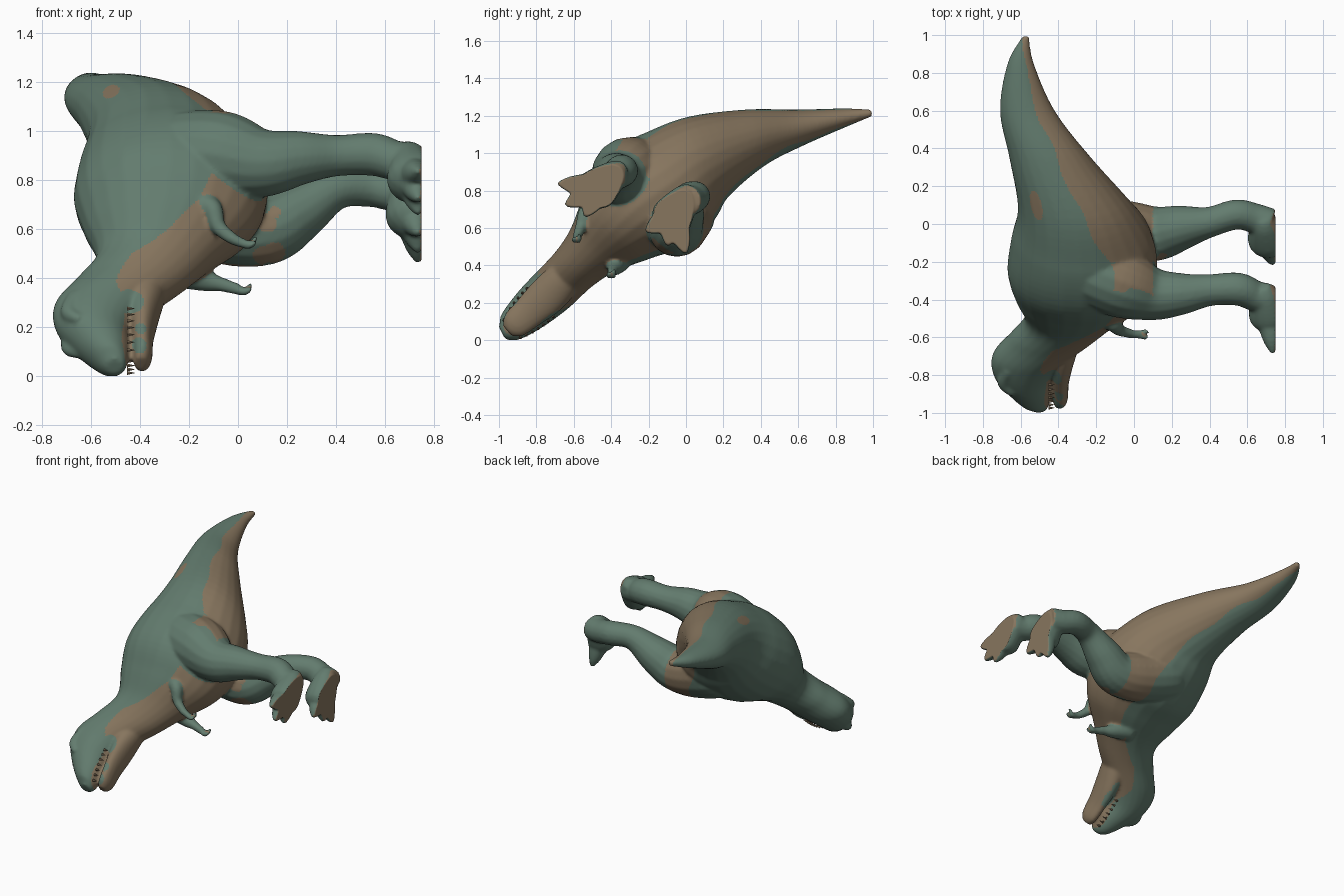
import bpy, bmesh, math
from mathutils import Vector

cube = bpy.data.objects.get("Cube")
if cube:
    bpy.data.objects.remove(cube)


def material(name, rgb):
    m = bpy.data.materials.new(name)
    m.use_nodes = True
    m.diffuse_color = (*rgb, 1)
    m.node_tree.nodes["Principled BSDF"].inputs["Base Color"].default_value = (*rgb, 1)
    m.roughness = 0.8
    return m


green = material("green hide", (0.125, 0.202, 0.158))
brown = material("brown belly", (0.243, 0.18, 0.113))


def smooth_path(rows, steps=6):
    """Catmull-Rom interpolation of rows of numbers."""
    rows = [Vector(r) for r in rows]
    ext = [rows[0]] + rows + [rows[-1]]
    out = []
    for i in range(len(rows) - 1):
        a, b, c, d = ext[i:i + 4]
        for k in range(steps):
            t = k / steps
            out.append(0.5 * (2 * b + (c - a) * t + (2 * a - 5 * b + 4 * c - d) * t ** 2
                              + (3 * b - a - 3 * c + d) * t ** 3))
    return out + [rows[-1]]


def loft(bm, frames, sides=24):
    """Closed tube through frames of (centre, half axis, half axis)."""
    rings = []
    for c, u, v in frames:
        angles = [2 * math.pi * k / sides for k in range(sides)]
        rings.append([bm.verts.new(c + u * math.cos(a) + v * math.sin(a)) for a in angles])
    for r, s in zip(rings, rings[1:]):
        for k in range(sides):
            j = (k + 1) % sides
            bm.faces.new((r[k], r[j], s[j], s[k]))
    bm.faces.new(rings[0][::-1])
    bm.faces.new(rings[-1])


def trunk(bm, rows):
    """Rows of y, z, back x, belly x, half width."""
    pts = smooth_path(rows)
    frames = []
    for i, p in enumerate(pts):
        d = pts[min(i + 1, len(pts) - 1)] - pts[max(i - 1, 0)]
        side = Vector((0, -d[1], d[0])).normalized()
        c = Vector(((p[2] + p[3]) / 2, p[0], p[1]))
        frames.append((c, Vector(((p[3] - p[2]) / 2, 0, 0)), side * p[4]))
    loft(bm, frames)


def limb(bm, rows):
    """Rows of x, y, z, radius; returns the sampled path."""
    pts = smooth_path(rows)
    u, frames = None, []
    for i, p in enumerate(pts):
        d = (pts[min(i + 1, len(pts) - 1)] - pts[max(i - 1, 0)]).to_3d().normalized()
        u = d.orthogonal() if u is None else u - d * u.dot(d)
        u.normalize()
        frames.append((p.to_3d(), u * p[3], d.cross(u) * p[3]))
    loft(bm, frames, 16)
    return pts


bm = bmesh.new()

# Tail, torso, neck and upper head
trunk(bm, [
    (0.995, 1.215, -0.59, -0.555, 0.018), (0.85, 1.19, -0.67, -0.53, 0.05),
    (0.6, 1.135, -0.71, -0.42, 0.1), (0.35, 1.075, -0.66, -0.23, 0.165),
    (0.09, 0.965, -0.615, -0.01, 0.25), (-0.08, 0.84, -0.65, 0.1, 0.31),
    (-0.25, 0.72, -0.67, 0.12, 0.31), (-0.38, 0.6, -0.63, 0.06, 0.24),
    (-0.5, 0.48, -0.58, -0.09, 0.165), (-0.6, 0.38, -0.66, -0.21, 0.135),
    (-0.7, 0.28, -0.75, -0.35, 0.13), (-0.8, 0.19, -0.74, -0.435, 0.12),
    (-0.89, 0.11, -0.66, -0.44, 0.1), (-0.95, 0.06, -0.59, -0.45, 0.075),
    (-0.985, 0.04, -0.54, -0.465, 0.035)])

# Lower jaw
trunk(bm, [(-0.6, 0.38, -0.42, -0.28, 0.07), (-0.67, 0.31, -0.46, -0.3, 0.1),
           (-0.75, 0.23, -0.45, -0.325, 0.105), (-0.84, 0.15, -0.437, -0.345, 0.09),
           (-0.92, 0.08, -0.428, -0.35, 0.075), (-0.955, 0.05, -0.423, -0.37, 0.04)])

# Brow ridges
for y, z in ((-0.83, 0.12), (-0.86, 0.26)):
    limb(bm, [(-0.66, y + 0.09, z + 0.07, 0.03), (-0.69, y + 0.02, z, 0.034),
              (-0.64, y - 0.04, z - 0.03, 0.02)])

# Legs
legs = [
    limb(bm, [(-0.42, -0.16, 0.9, 0.05), (-0.3, -0.22, 0.9, 0.16), (-0.08, -0.31, 0.9, 0.185),
              (0.1, -0.37, 0.87, 0.142), (0.25, -0.37, 0.89, 0.112), (0.4, -0.35, 0.9, 0.085),
              (0.55, -0.345, 0.905, 0.088), (0.64, -0.38, 0.88, 0.082),
              (0.72, -0.4, 0.87, 0.082)]),
    limb(bm, [(-0.42, 0.02, 0.72, 0.05), (-0.3, 0.0, 0.7, 0.16), (-0.05, -0.04, 0.62, 0.165),
              (0.12, -0.05, 0.6, 0.145), (0.25, -0.02, 0.67, 0.12), (0.4, 0.01, 0.76, 0.082),
              (0.54, 0.05, 0.77, 0.08), (0.64, 0.03, 0.75, 0.08), (0.72, 0.0, 0.745, 0.085)])]

# Broad feet: heel, ball and three spread toes
feet = [((0.695, -0.37, 0.9), (0.715, -0.46, 0.82),
         ((-0.685, 0.838), (-0.645, 0.72), (-0.54, 0.66))),
        ((0.69, 0.0, 0.775), (0.71, -0.065, 0.675),
         ((0.0, 0.463), (-0.1, 0.505), (-0.215, 0.58)))]
for heel, ball, tips in feet:
    heel, ball = Vector(heel), Vector(ball)
    on = (ball - heel).normalized()
    limb(bm, [(*(heel - on * 0.055), 0.03), (*heel, 0.07), (*ball, 0.11),
              (*(ball + on * 0.06), 0.1), (*(ball + on * 0.11), 0.05)])
    for y, z in tips:
        tip = Vector((0.735, y, z))
        limb(bm, [(*ball, 0.085), (*ball.lerp(tip, 0.6), 0.052),
                  (*ball.lerp(tip, 0.82), 0.034), (*tip, 0.011)])

# Arms, each with two fingers
arms = []
for rows in (
        [(-0.2, -0.46, 0.7, 0.06), (-0.11, -0.53, 0.69, 0.042), (-0.08, -0.56, 0.61, 0.032),
         (-0.02, -0.58, 0.56, 0.025), (0.02, -0.585, 0.545, 0.02)],
        [(-0.25, -0.36, 0.43, 0.07), (-0.13, -0.38, 0.39, 0.045), (-0.07, -0.39, 0.375, 0.03),
         (0.0, -0.4, 0.355, 0.024)]):
    arms.append(limb(bm, rows))
    x, y, z, r = rows[-1]
    for k in (-1, 1):
        arms.append(limb(bm, [(x - 0.01, y, z, 0.02), (x + 0.03, y + k * 0.012, z - 0.01, 0.016),
                              (x + 0.055, y + k * 0.016, z + 0.015 + k * 0.01, 0.01)]))

bmesh.ops.recalc_face_normals(bm, faces=bm.faces)
mesh = bpy.data.meshes.new("body")
bm.to_mesh(mesh)
bm.free()
body = bpy.data.objects.new("body", mesh)
bpy.context.collection.objects.link(body)

# Fuse the parts into one soft skin
fuse = body.modifiers.new("fuse", 'REMESH')
fuse.mode = 'VOXEL'
fuse.voxel_size = 0.009
relax = body.modifiers.new("relax", 'SMOOTH')
relax.factor = 0.5
relax.iterations = 10
bpy.context.view_layer.update()
skin = bpy.data.meshes.new_from_object(body.evaluated_get(bpy.context.evaluated_depsgraph_get()))
body.modifiers.clear()
body.data = skin
skin.materials.clear()
skin.materials.append(green)
skin.materials.append(brown)

# Flat soles and a level resting side
for v in skin.vertices:
    v.co.x = min(v.co.x, 0.748)
    v.co.z = max(v.co.z, 0.0)
skin.update()

# Belly boundary: distance along the spine and the x where brown begins
edge = [(-0.8, -0.46), (-0.6, -0.465), (-0.39, -0.49), (-0.24, -0.44), (-0.11, -0.27),
        (0.0, -0.14), (0.23, -0.09), (0.43, -0.11), (0.6, -0.19), (0.74, -0.27),
        (0.92, -0.36), (1.16, -0.49), (1.36, -0.57), (1.6, -0.585)]
brown_patches = [((0.12, 0.63), 0.045), ((0.15, 0.67), 0.035), ((0.15, 0.5), 0.045),
                 ((0.1, 0.49), 0.035), ((-0.52, 1.165), 0.025)]
green_patches = [((-0.44, 0.31), 0.045), ((-0.405, 0.13), 0.04), ((-0.395, 0.19), 0.03)]


def belly_start(p):
    t = 0.8 * p.y + 0.6 * p.z
    for (a, x), (b, w) in zip(edge, edge[1:]):
        if t < b:
            return x + (w - x) * (t - a) / (b - a)
    return edge[-1][1]


def near(paths, p):
    return any((p - q.to_3d()).length < q[3] * 1.06 for path in paths for q in path)


def in_patch(patches, p, slack):
    return any(math.hypot(p.x - x, p.z - z) < r + slack for (x, z), r in patches)


for f in skin.polygons:
    p, n = f.center, f.normal
    wave = 0.012 * math.sin(17 * p.y + 11 * p.z)
    is_brown = p.x > belly_start(p) + wave
    if p.x > 0.2:
        is_brown = p.x > 0.66 and n.x > 0.55
    elif is_brown and p.x > -0.22:
        thigh = (n.y < -0.2 or p.x > 0.1) and near(legs, p)
        is_brown = not (thigh or near(arms, p))
    if n.y < 0.1 and in_patch(brown_patches, p, wave):
        is_brown = True
    if p.y < -0.6 and n.x < 0.7 and in_patch(green_patches, p, wave):
        is_brown = False
    f.material_index = int(is_brown)
    f.use_smooth = True

# Small teeth along both sides of the mouth
along = Vector((0, -0.15, -0.14))
side = Vector((0, -0.68, 0.73))
for s, label in ((1, "right"), (-1, "left")):
    for k in range(7):
        t = k / 6
        loc = Vector((-0.437, -0.78, 0.2)) + along * t + side * s * (0.104 - 0.04 * t * t)
        bpy.ops.mesh.primitive_cone_add(vertices=6, radius1=0.009, radius2=0.001, depth=0.03,
                                        location=loc, rotation=(0, math.pi / 2, 0))
        tooth = bpy.context.object
        tooth.name = f"{label}_tooth_{k + 1}"
        tooth.data.materials.append(brown)
